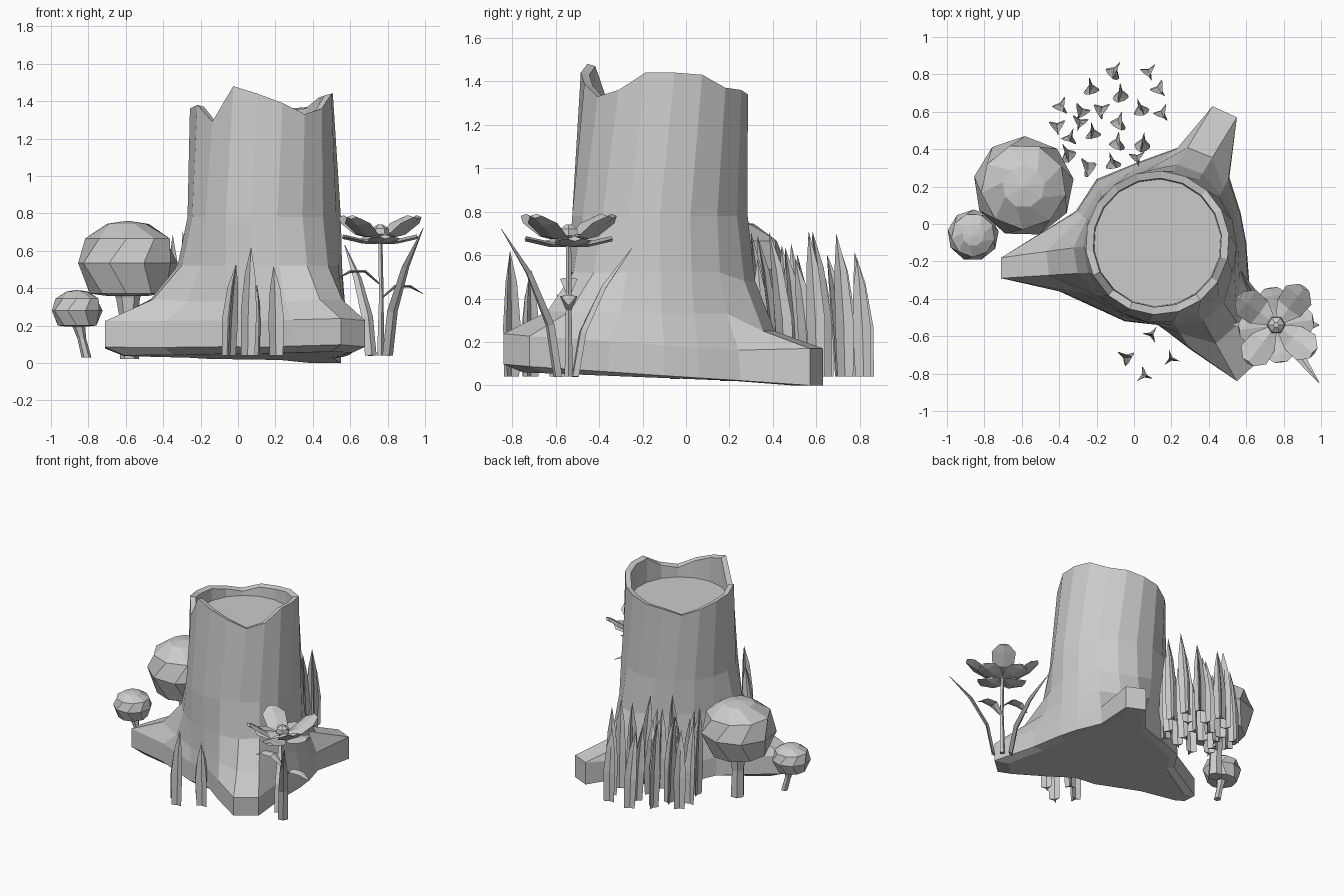
import bpy, bmesh, math, random
from mathutils import Vector

random.seed(4)
cube = bpy.data.objects.get("Cube")
if cube:
    bpy.data.objects.remove(cube, do_unlink=True)

grey = bpy.data.materials.new("plain grey")
grey.use_nodes = True
grey.diffuse_color = (0.6, 0.6, 0.6, 1)
grey.node_tree.nodes["Principled BSDF"].inputs["Base Color"].default_value = (0.6, 0.6, 0.6, 1)


def loft(name, rings):
    """Skin a list of equal-length point rings and cap both ends."""
    bm = bmesh.new()
    rows = [[bm.verts.new(p) for p in ring] for ring in rings]
    n = len(rows[0])
    for a, b in zip(rows, rows[1:]):
        for i in range(n):
            j = (i + 1) % n
            bm.faces.new((a[i], a[j], b[j], b[i]))
    bm.faces.new(rows[0][::-1])
    bm.faces.new(rows[-1])
    bmesh.ops.remove_doubles(bm, verts=bm.verts, dist=0.0005)
    bmesh.ops.recalc_face_normals(bm, faces=bm.faces)
    mesh = bpy.data.meshes.new(name)
    bm.to_mesh(mesh)
    bm.free()
    mesh.materials.append(grey)
    ob = bpy.data.objects.new(name, mesh)
    bpy.context.collection.objects.link(ob)
    return ob


def circle(c, r, n=10, turn=0.0):
    pts = []
    for i in range(n):
        a = math.tau * i / n + turn
        pts.append((c[0] + r * math.cos(a), c[1] + r * math.sin(a), c[2]))
    return pts


def heading(degrees):
    a = math.radians(degrees)
    return Vector((math.cos(a), math.sin(a), 0))


# Stump: ground outline (x, y) and rim height, one column every 20 degrees
columns = [
    (.60, -.10, 1.44), (.57, .06, 1.43), (.51, .25, 1.37), (.55, .57, 1.36), (.42, .63, 1.34),
    (.24, .41, 1.33), (.02, .33, 1.29), (-.20, .24, 1.32), (-.31, .07, 1.35),
    (-.71, -.18, 1.36), (-.71, -.29, 1.38), (-.40, -.36, 1.29), (-.05, -.52, 1.48),
    (.13, -.54, 1.44), (.30, -.67, 1.39), (.55, -.84, 1.33), (.68, -.72, 1.36), (.62, -.36, 1.44)]
# How far out each level stays and its height: root tips, the low back root, sides
tip = ((1, .14), (.45, .34), (.12, .52))
back_tip = ((1, .17), (.36, .25), (.1, .48))
side = ((.92, .14), (.42, .33), (.12, .52))
spreads = {3: back_tip, 4: back_tip, 9: tip, 10: tip, 15: tip, 16: tip}
stump_rings = [[] for _ in range(9)]
for i, (x, y, rim) in enumerate(columns):
    d = heading(20 * i)
    rim_d = heading(20 * i + 7)
    foot = max(0, .05 - .07 * y - .02 * x)
    trunk = Vector((.14, -.12, 0)) + d * .41
    out = Vector((x, y, 0))
    top = Vector((.125, -.1, 0))
    # The underside is bevelled up to the outline
    sole = out.lerp(top, .12)
    column = [sole + Vector((0, 0, min(foot, .03 - .04 * sole.y))), out + Vector((0, 0, foot))]
    for level, (k, z) in enumerate(spreads.get(i, side)):
        column.append(trunk.lerp(out, k) + Vector((0, 0, z if level else z + foot)))
    column.append(trunk + Vector((0, 0, .78)))
    column.append(top + rim_d * .385 + Vector((0, 0, rim)))
    column.append(top + rim_d * .345 + Vector((0, 0, rim - .01)))
    column.append(top + rim_d * .34 + Vector((0, 0, 1.25)))
    for ring, p in zip(stump_rings, column):
        ring.append(p)
loft("stump", stump_rings)


# Mushrooms: faceted cap and a flared, leaning stem
def mushroom(name, cap, r, bottom, top, foot):
    x, y = cap
    h = top - bottom
    profile = ((.4, .02), (.76, .05), (1, .45), (.85, .77), (.42, .96), (.02, 1))
    loft(name + "_cap", [circle((x, y, bottom + h * t), r * k, 9, .15 + .35 * (j % 2))
                         for j, (k, t) in enumerate(profile)])
    base = Vector(foot)
    head = Vector((x, y, bottom + h * .2))
    loft(name + "_stem", [circle(base.lerp(head, t), r * k, 6)
                          for t, k in ((0, .19), (.5, .17), (.8, .24), (1, .4))])


mushroom("large_mushroom", (-.59, .2), .27, .35, .76, (-.58, .2, .02))
mushroom("small_mushroom", (-.86, -.06), .138, .19, .39, (-.81, -.05, .03))


# Grass: three-finned tapering blades that bend near the tip
def grass(name, x, y, height, lean):
    turn = random.uniform(0, math.tau)
    rings = []
    for t, k in ((0, .85), (.4, 1), (.75, .65), (1, .01)):
        c = Vector((x, y, .04 + height * t)) + Vector(lean) * (t * t)
        ring = []
        for i in range(6):
            a = turn + math.tau * i / 6
            r = k * (.011 if i % 2 else .05)
            ring.append(c + Vector((r * math.cos(a), r * math.sin(a), 0)))
        rings.append(ring)
    loft(name, rings)


back_spots = [
    (-.10, .83), (.08, .82), (-.23, .74), (-.07, .71), (.13, .73), (-.39, .64), (-.28, .61),
    (-.17, .62), (.03, .63), (.15, .60), (-.41, .53), (-.29, .55), (-.08, .56), (-.34, .47),
    (-.22, .50), (-.09, .45), (.05, .45), (-.36, .39), (-.25, .32), (-.12, .34), (.02, .36)]
for i, (x, y) in enumerate(back_spots):
    grass(f"back_grass_{i + 1}", x, y, random.uniform(.54, .68),
          (random.uniform(-.02, .03), random.uniform(-.07, -.03), 0))
front_spots = [(-.05, -.71, .49), (.05, -.81, .58), (.2, -.72, .48), (.09, -.59, .38)]
for i, (x, y, h) in enumerate(front_spots):
    grass(f"front_grass_{i + 1}", x, y, h, (.03 - .2 * x, 0, 0))


# Leaves and petals: thin diamond sections swept along a path
def leaf(name, path, widths, thick=.008):
    path = [Vector(p) for p in path]
    flat = path[-1] - path[0]
    across = Vector((-flat.y, flat.x, 0)).normalized()
    rings = []
    for i, (p, w) in enumerate(zip(path, widths)):
        along = path[min(i + 1, len(path) - 1)] - path[max(i - 1, 0)]
        up = along.cross(across).normalized() * thick * min(1, w / .02)
        rings.append([p + across * w, p + up, p - across * w, p - up])
    loft(name, rings)


flower = Vector((.76, -.54, 0))
loft("flower_stem", [circle(flower + Vector((dx, 0, z)), r, 5)
                     for dx, z, r in ((0, .04, .02), (.005, .35, .014), (0, .67, .012))])
for i in range(8):
    d = heading(45 * i + 8)
    raised = i % 2
    reach, lift = (.25, .11) if raised else (.2, .03)
    z = .67 if raised else .645
    name = "upper_petal" if raised else "lower_petal"
    leaf(f"{name}_{i // 2 + 1}",
         [flower + d * (reach * t) + Vector((0, 0, z + lift * s))
          for t, s in ((.08, .1), (.45, .15), (.8, .7), (1, 1))],
         (.02, .075, .085, .035), .012)
loft("flower_bud", [circle(flower + Vector((0, 0, z)), r, 6)
                    for z, r in ((.66, .02), (.69, .05), (.72, .045), (.74, .015))])

# Stem leaves and long ground blades around the flower
for name, s, z in (("right_stem_leaf", -1, .46), ("left_stem_leaf", 1, .38)):
    leaf(name, [flower + Vector((s * x, 0, z + dz))
                for x, dz in ((.0, -.04), (.08, .03), (.16, .03), (.23, -.01))],
         (.01, .04, .035, .003))
for name, base, point in (("front_flower_blade", (.80, -.59), (.99, -.85, .72)),
                          ("back_flower_blade", (.71, -.51), (.57, -.25, .63))):
    root, end = Vector((*base, .04)), Vector(point)
    path = []
    for t in (0, .35, .7, 1):
        p = root.lerp(end, t ** 1.9)
        p.z = .04 + (end.z - .04) * t
        path.append(p)
    leaf(name, path, (.035, .035, .025, .002), .012)
